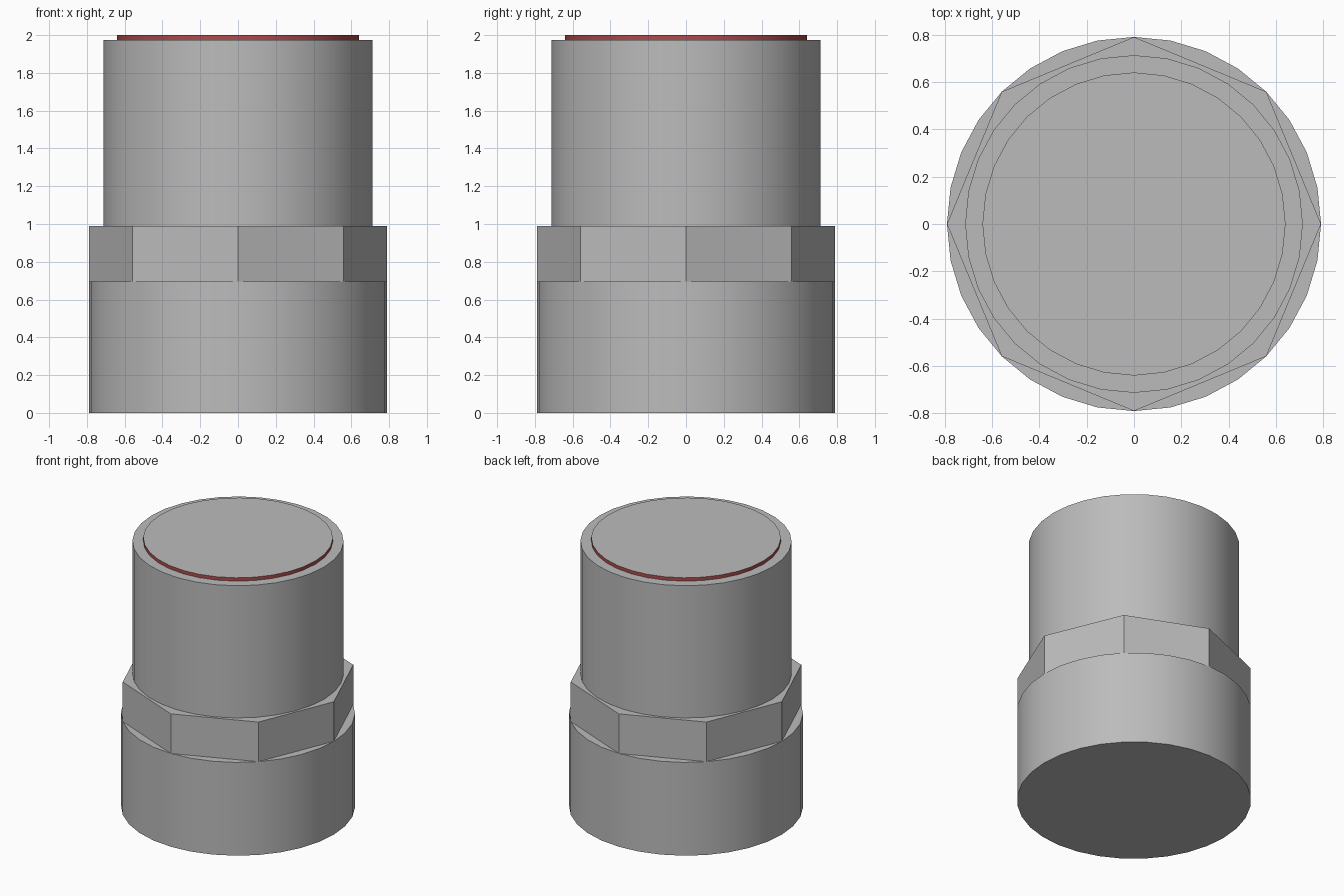
import bpy
import math

cube = bpy.data.objects.get("Cube")
if cube:
    bpy.data.objects.remove(cube, do_unlink=True)


def make_material(name, rgb):
    mat = bpy.data.materials.new(name)
    mat.use_nodes = True
    color = (*rgb, 1.0)
    mat.diffuse_color = color
    mat.node_tree.nodes["Principled BSDF"].inputs["Base Color"].default_value = color
    return mat


grey = make_material("steel grey", (0.5, 0.5, 0.5))
red = make_material("seal red", (0.42, 0.07, 0.07))


def cylinder(name, radius, bottom, top, sides, mat, smooth=True):
    bpy.ops.mesh.primitive_cylinder_add(
        vertices=sides, radius=radius, depth=top - bottom,
        location=(0, 0, (bottom + top) / 2))
    obj = bpy.context.object
    obj.name = name
    obj.data.materials.append(mat)
    if smooth:
        bpy.ops.object.shade_smooth_by_angle(angle=math.radians(30))
    return obj


# Round base, octagonal wrench collar and upper barrel
cylinder("base", 0.79, 0.0, 0.695, 32, grey)
cylinder("octagonal_collar", 0.79, 0.695, 0.99, 8, grey, smooth=False)
cylinder("barrel", 0.713, 0.99, 1.975, 32, grey)

# Top disc: red rim with a grey upper face
disc = cylinder("top_disc", 0.64, 1.975, 2.0, 32, red)
disc.data.materials.append(grey)
for face in disc.data.polygons:
    if face.normal.z > 0.9:
        face.material_index = 1
